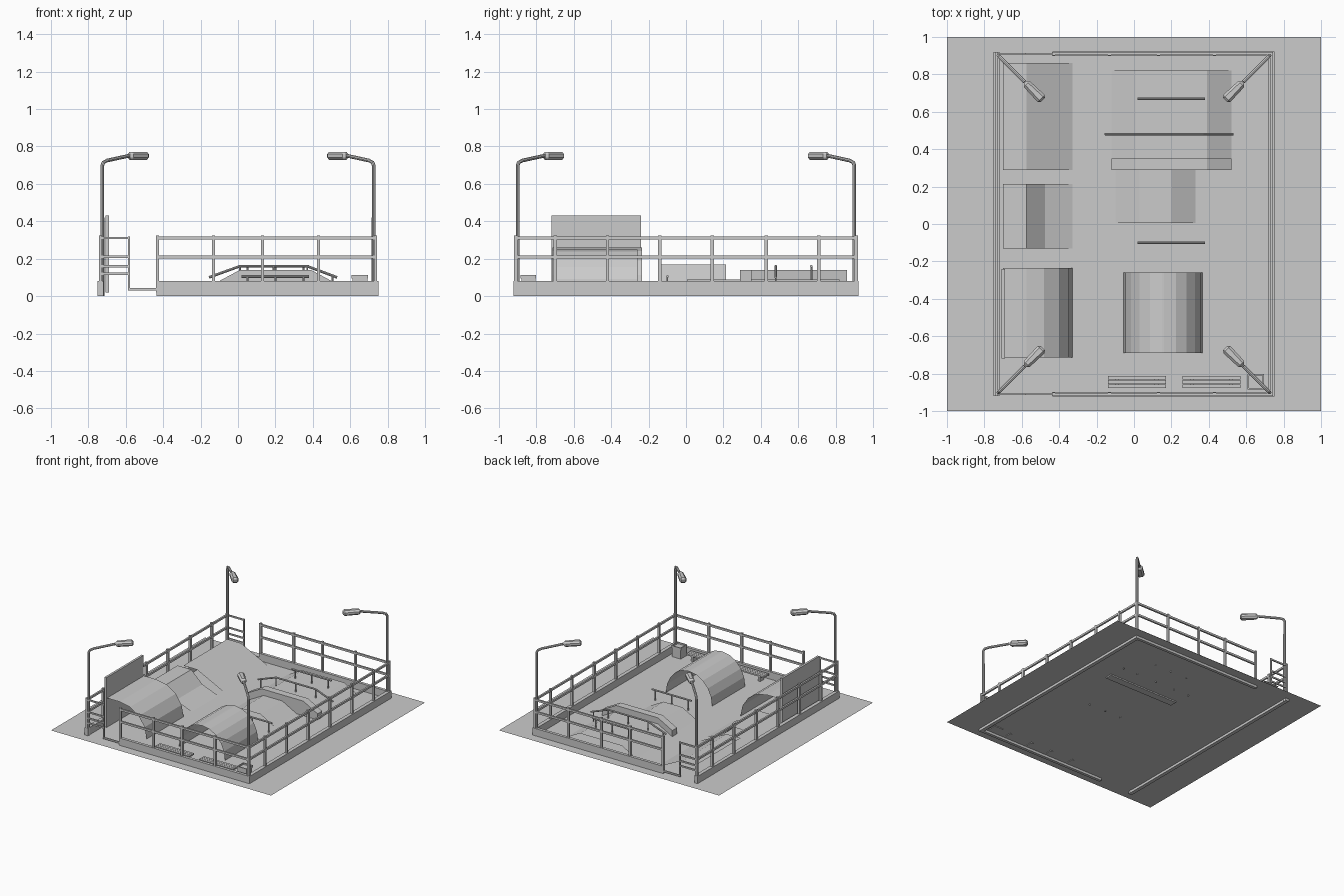
import bpy, bmesh, math
from mathutils import Vector

if "Cube" in bpy.data.objects:
    bpy.data.objects.remove(bpy.data.objects["Cube"])

FLOOR = 0.02


def finish(name, bm):
    me = bpy.data.meshes.new(name)
    bm.to_mesh(me)
    bm.free()
    ob = bpy.data.objects.new(name, me)
    bpy.context.collection.objects.link(ob)
    return ob


def box(name, x0, x1, y0, y1, z0, z1):
    bm = bmesh.new()
    bmesh.ops.create_cube(bm, size=1)
    for v in bm.verts:
        v.co = ((x0 + x1) / 2 + v.co.x * (x1 - x0), (y0 + y1) / 2 + v.co.y * (y1 - y0),
                (z0 + z1) / 2 + v.co.z * (z1 - z0))
    return finish(name, bm)


def sheet(name, profile, y0, y1, closed=False):
    """Extrude an xz profile along y; closed makes a solid."""
    bm = bmesh.new()
    a = [bm.verts.new((x, y0, z)) for x, z in profile]
    b = [bm.verts.new((x, y1, z)) for x, z in profile]
    n = len(profile)
    for i in range(n if closed else n - 1):
        j = (i + 1) % n
        bm.faces.new((a[i], a[j], b[j], b[i]))
    if closed:
        bm.faces.new(a)
        bm.faces.new(b)
    bmesh.ops.recalc_face_normals(bm, faces=bm.faces)
    return finish(name, bm)


def tube(name, pts, r, sides=8):
    cu = bpy.data.curves.new(name, 'CURVE')
    cu.dimensions = '3D'
    cu.bevel_depth = r
    cu.bevel_resolution = max(0, sides // 2 - 2)
    cu.use_fill_caps = True
    sp = cu.splines.new('POLY')
    sp.points.add(len(pts) - 1)
    for p, c in zip(sp.points, pts):
        p.co = (*c, 1)
    sp.use_smooth = False
    ob = bpy.data.objects.new(name, cu)
    bpy.context.collection.objects.link(ob)
    return ob


def arc(x0, z0, x1, z1, n):
    """Concave quarter-ellipse from the lip (x0,z0) down to the toe (x1,z1)."""
    out = []
    for i in range(n + 1):
        t = math.pi / 2 * i / n
        out.append((x1 + (x0 - x1) * math.cos(t), z0 + (z1 - z0) * math.sin(t)))
    # flip so the ramp is steep at the lip and flat at the toe
    return [(x0 + x1 - x, z0 + z1 - z) for x, z in reversed(out)]


# ground slab
sheet("ground_plane", [(-1, FLOOR), (1, FLOOR)], -1, 1)

# kerbs and perimeter fence
W, D = 0.735, 0.91
post_y = [-0.91, -0.70, -0.42, -0.14, 0.14, 0.43, 0.71, 0.91]
for s, side in ((-1, "left"), (1, "right")):
    x = s * W
    box(side + "_kerb", x - 0.015, x + 0.015, -0.92, 0.92, 0, 0.08)
    for y in post_y:
        box(side + "_post", x - 0.009, x + 0.009, y - 0.009, y + 0.009, 0, 0.325)
    for z in (0.21, 0.31):
        box(side + "_rail", x - 0.007, x + 0.007, -D, D, z - 0.008, z + 0.008)
for s, side in ((-1, "front"), (1, "back")):
    y = s * D
    box(side + "_kerb", -0.435, 0.75, y - 0.012, y + 0.012, 0, 0.08)
    for x in (-0.43, -0.13, 0.13, 0.43):
        box(side + "_post", x - 0.008, x + 0.008, y - 0.009, y + 0.009, 0.02, 0.325)
    for z in (0.21, 0.31):
        box(side + "_rail", -0.435, W, y - 0.007, y + 0.007, z - 0.008, z + 0.008)
    # gateway frame beside the opening
    box(side + "_gate_sill", -0.585, -0.43, y - 0.005, y + 0.005, 0.03, 0.043)
    box(side + "_gate_post", -0.587, -0.577, y - 0.005, y + 0.005, 0.03, 0.318)
    for z in (0.12, 0.16, 0.21, 0.31):
        box(side + "_gate_bar", -W, -0.58, y - 0.005, y + 0.005, z - 0.006, z + 0.006)

# corner lamps
for sx in (-1, 1):
    for sy in (-1, 1):
        c = Vector((sx * 0.725, sy * 0.90, 0))
        d = Vector((-sx, -sy, 0))
        pts = [c, c + Vector((0, 0, 0.70)), c + d * 0.006 + Vector((0, 0, 0.715)),
               c + d * 0.025 + Vector((0, 0, 0.725)), c + d * 0.14 + Vector((0, 0, 0.75))]
        tube("lamp_post", pts, 0.010)
        bm = bmesh.new()
        bmesh.ops.create_cube(bm, size=1)
        for v in bm.verts:
            k = 0.8 if v.co.x < 0 else 1
            v.co = (v.co.x * 0.135, v.co.y * 0.055 * k, v.co.z * 0.043)
        bmesh.ops.bevel(bm, geom=bm.edges[:], offset=0.013, segments=1, affect='EDGES')
        head = finish("lamp_head", bm)
        head.location = c + d * 0.19 + Vector((0, 0, 0.75))
        head.rotation_euler.z = math.atan2(-sy, -sx)

# left row of ramps: quarter pipe with wall, small kicker, flat bank
sheet("quarter_pipe", [(-0.70, 0.26)] + arc(-0.575, 0.26, -0.33, FLOOR, 4), -0.715, -0.235)
box("quarter_pipe_wall", -0.708, -0.69, -0.72, -0.24, FLOOR, 0.43)
sheet("kicker_ramp", [(-0.70, 0.17), (-0.575, 0.17), (-0.475, 0.075), (-0.33, FLOOR)], -0.13, 0.215)
sheet("bank_ramp", [(-0.70, 0.14), (-0.575, 0.14), (-0.33, FLOOR)], 0.29, 0.86)

# spine ramp
half = arc(0.16, 0.25, 0.365, FLOOR, 5)
left = [(0.31 - x, z) for x, z in reversed(half)]
sheet("spine_ramp", left + half, -0.69, -0.26)

# fun boxes either side of the ledge
sheet("low_fun_box", [(-0.10, FLOOR), (0.03, 0.09), (0.20, 0.09), (0.33, FLOOR)], 0.005, 0.29)
sheet("wide_fun_box", [(-0.12, FLOOR), (0.01, 0.09), (0.39, 0.09), (0.52, FLOOR)], 0.35, 0.82)
sheet("grind_ledge", [(-0.12, 0.01), (-0.12, 0.07), (0.01, 0.14), (0.39, 0.14),
                      (0.52, 0.07), (0.52, 0.01)], 0.29, 0.35, closed=True)


# grind rails
def grind_rail(name, y, path, post_x, z):
    tube(name, [(x, y, zz) for x, zz in path], 0.007)
    for x in post_x:
        tube(name + "_post", [(x, y, 0.012), (x, y, z)], 0.005)


grind_rail("sloped_rail", 0.48, [(-0.155, 0.10), (0.01, 0.16), (0.37, 0.16), (0.53, 0.10)],
           (0.01, 0.19, 0.37), 0.16)
for x in (-0.13, 0.505):
    tube("sloped_rail_end_post", [(x, 0.48, 0.012), (x, 0.48, 0.105)], 0.005)
grind_rail("upper_flat_rail", 0.67, [(0.02, 0.16), (0.38, 0.16)], (0.05, 0.20, 0.35), 0.16)
grind_rail("lower_flat_rail", -0.10, [(0.02, 0.105), (0.38, 0.105)], (0.05, 0.20, 0.35), 0.105)

# benches
for x0 in (-0.14, 0.26):
    for i in range(3):
        y = -0.878 + i * 0.023
        box("bench_slat", x0, x0 + 0.31, y, y + 0.020, 0.062, 0.074)
    for x in (x0 + 0.04, x0 + 0.25):
        box("bench_leg", x, x + 0.02, -0.87, -0.82, 0.015, 0.062)

# litter bin
box("litter_bin", 0.612, 0.692, -0.88, -0.805, 0.015, 0.10)
bin_rim = [(0.608, 0.696, -0.884, -0.876), (0.608, 0.696, -0.809, -0.801),
           (0.608, 0.616, -0.884, -0.801), (0.688, 0.696, -0.884, -0.801)]
for r in bin_rim:
    box("litter_bin_rim", *r, 0.095, 0.112)
